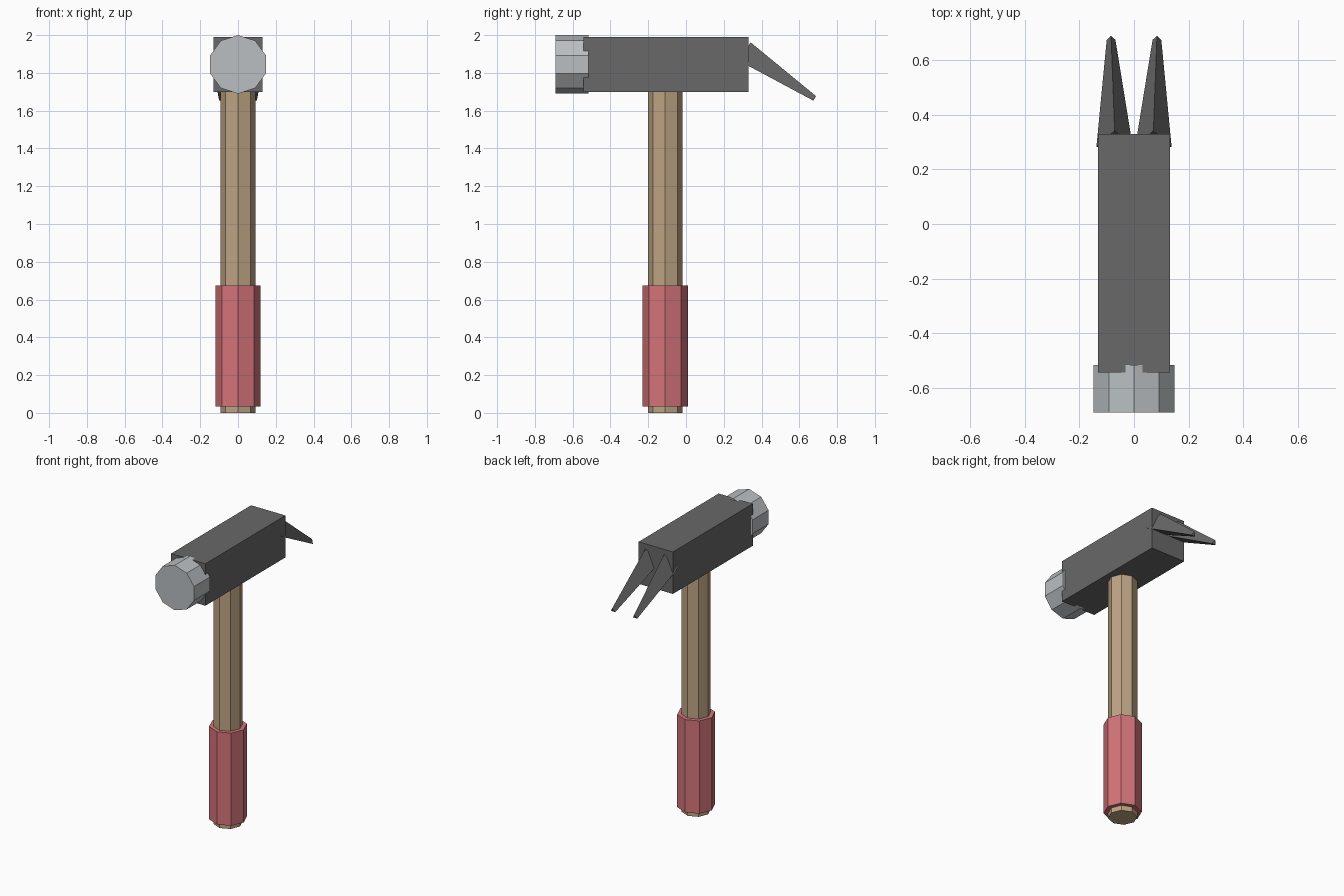
import bpy, bmesh, math
from mathutils import Vector

if "Cube" in bpy.data.objects:
    bpy.data.objects.remove(bpy.data.objects["Cube"])


def material(name, rgb):
    # sRGB 0-255 to linear
    m = bpy.data.materials.new(name)
    lin = [((c / 255 + 0.055) / 1.055) ** 2.4 for c in rgb]
    m.diffuse_color = (*lin, 1)
    m.use_nodes = True
    m.node_tree.nodes["Principled BSDF"].inputs["Base Color"].default_value = m.diffuse_color
    return m


dark_steel = material("dark steel", (104, 104, 105))
bright_steel = material("bright steel", (186, 191, 194))
wood = material("wood", (190, 164, 132))
red_rubber = material("red rubber", (212, 116, 121))


def loft(name, mat, rings):
    """Closed solid through rings of equal point count."""
    bm = bmesh.new()
    loops = [[bm.verts.new(p) for p in ring] for ring in rings]
    n = len(loops[0])
    for a, b in zip(loops, loops[1:]):
        for i in range(n):
            j = (i + 1) % n
            bm.faces.new((a[i], a[j], b[j], b[i]))
    bm.faces.new(loops[0][::-1])
    bm.faces.new(loops[-1])
    bmesh.ops.recalc_face_normals(bm, faces=bm.faces)
    me = bpy.data.meshes.new(name)
    bm.to_mesh(me)
    bm.free()
    me.materials.append(mat)
    ob = bpy.data.objects.new(name, me)
    bpy.context.collection.objects.link(ob)
    return ob


def ring(centre, u, v, r, n):
    """Regular polygon with its first corner along u."""
    c, u, v = Vector(centre), Vector(u), Vector(v)
    return [c + r * (math.cos(math.tau * i / n) * u + math.sin(math.tau * i / n) * v)
            for i in range(n)]


X, Y, Z = (1, 0, 0), (0, 1, 0), (0, 0, 1)

# Octagonal handle and its grip
HY = -0.11
loft("handle", wood, [ring((0, HY, z), X, Y, 0.092, 8) for z in (0, 1.72)])
loft("grip", red_rubber, [ring((0, HY, z), X, Y, 0.12, 8) for z in (0.035, 0.675)])

# Block-shaped head
loft("head", dark_steel,
     [[(-0.131, y, 1.70), (0.131, y, 1.70), (0.131, y, 1.99), (-0.131, y, 1.99)]
      for y in (-0.543, 0.33)])

# Ten-sided striking face
loft("striking_face", bright_steel,
     [ring((0, y, 1.845), Z, X, 0.155, 10) for y in (-0.69, -0.516)])

# Two three-sided tapering claws, tilted down and slightly outward
tilt = math.radians(31)
up = (0, math.sin(tilt), math.cos(tilt))
for side, label in ((-1, "left"), (1, "right")):
    loft(label + "_claw", dark_steel,
         [ring((side * 0.071, 0.302, 1.896), up, X, 0.077, 3),
          ring((side * 0.084, 0.679, 1.661), up, X, 0.0185, 3)])
